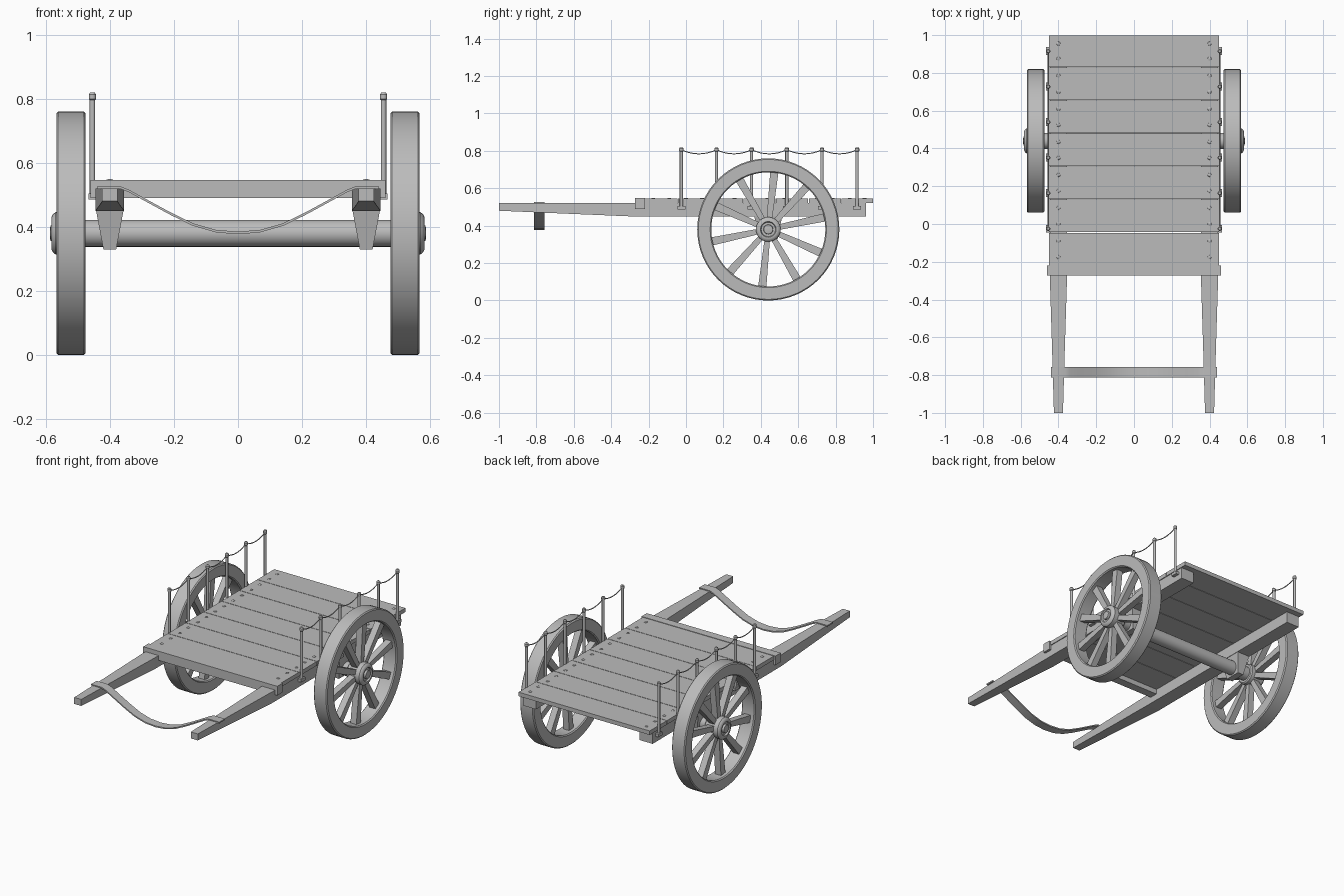
import bpy, bmesh, math
from mathutils import Matrix, Vector

if "Cube" in bpy.data.objects:
    bpy.data.objects.remove(bpy.data.objects["Cube"], do_unlink=True)

GREY = (0.5, 0.5, 0.5, 1.0)
mat = bpy.data.materials.new("plain grey")
mat.use_nodes = True
mat.diffuse_color = GREY
mat.node_tree.nodes["Principled BSDF"].inputs["Base Color"].default_value = GREY

AXLE_Y, AXLE_Z = 0.44, 0.38


def finish(bm, name, smooth=False):
    """Turn a bmesh into a named, coloured object."""
    bmesh.ops.remove_doubles(bm, verts=bm.verts, dist=1e-5)
    bmesh.ops.recalc_face_normals(bm, faces=bm.faces)
    me = bpy.data.meshes.new(name)
    bm.to_mesh(me)
    bm.free()
    me.materials.append(mat)
    ob = bpy.data.objects.new(name, me)
    bpy.context.collection.objects.link(ob)
    if smooth:
        bpy.ops.object.select_all(action='DESELECT')
        ob.select_set(True)
        bpy.context.view_layer.objects.active = ob
        bpy.ops.object.shade_smooth_by_angle(angle=math.radians(35))
    return ob


def add_loft(bm, sections):
    """Skin a run of equal-length point loops and cap both ends."""
    rings = [[bm.verts.new(p) for p in s] for s in sections]
    n = len(rings[0])
    for a, b in zip(rings, rings[1:]):
        for i in range(n):
            j = (i + 1) % n
            bm.faces.new((a[i], a[j], b[j], b[i]))
    bm.faces.new(rings[0])
    bm.faces.new(rings[-1])


def add_box(bm, x0, x1, y0, y1, z0, z1):
    add_loft(bm, [[(x0, y0, z), (x1, y0, z), (x1, y1, z), (x0, y1, z)] for z in (z0, z1)])


def add_lathe(bm, profile, segs, centre, axis, closed=False):
    """Spin (distance along axis, radius) points around the x or z axis."""
    def place(d, r, a):
        c, s = r * math.cos(a), r * math.sin(a)
        return Vector(centre) + Vector((d, c, s) if axis == 'x' else (c, s, d))
    rings = [[bm.verts.new(place(d, r, 2 * math.pi * k / segs)) for k in range(segs)]
             for d, r in profile]
    pairs = list(zip(rings, rings[1:]))
    if closed:
        pairs.append((rings[-1], rings[0]))
    else:
        bm.faces.new(rings[0])
        bm.faces.new(rings[-1])
    for a, b in pairs:
        for i in range(segs):
            j = (i + 1) % segs
            bm.faces.new((a[i], a[j], b[j], b[i]))


# Deck planks, each with a pair of nail heads at both ends
cuts = [-0.22, -0.045, 0.13, 0.305, 0.48, 0.655, 0.83, 1.0]
planks, nails = bmesh.new(), bmesh.new()
for y0, y1 in zip(cuts, cuts[1:]):
    add_box(planks, -0.45, 0.45, y0 + 0.0015, y1 - 0.0015, 0.52, 0.545)
    for x in (-0.4, 0.4):
        for y in (y0 + 0.045, y1 - 0.045):
            add_lathe(nails, [(0, 0.011), (0.003, 0.010), (0.005, 0.005)], 8, (x, y, 0.544), 'z')
finish(planks, "deck_planks")
finish(nails, "deck_nails", True)

# Beam across the front of the deck
bm = bmesh.new()
add_box(bm, -0.46, 0.46, -0.272, -0.22, 0.49, 0.547)
finish(bm, "front_beam")

# Axle
bm = bmesh.new()
add_lathe(bm, [(-0.5, 0.042), (0.5, 0.042)], 32, (0, AXLE_Y, AXLE_Z), 'x')
finish(bm, "axle", True)

post_ys = [-0.025 + 0.188 * i for i in range(6)]

for s, side in ((1, "left"), (-1, "right")):
    # Side rail running forward into a tapered shaft: y, half width, bottom
    bm = bmesh.new()
    add_loft(bm, [[(s * 0.4 - w, y, b), (s * 0.4 + w, y, b),
                   (s * 0.4 + w, y, 0.52), (s * 0.4 - w, y, 0.52)]
                  for y, w, b in ((-1, 0.024, 0.48), (-0.75, 0.031, 0.469),
                                  (-0.3, 0.045, 0.45), (0.963, 0.045, 0.45))])
    finish(bm, side + "_shaft")

    # Tapered block that carries the axle
    bm = bmesh.new()
    add_loft(bm, [[(s * 0.4 - w, AXLE_Y - d, z), (s * 0.4 + w, AXLE_Y - d, z),
                   (s * 0.4 + w, AXLE_Y + d, z), (s * 0.4 - w, AXLE_Y + d, z)]
                  for z, w, d in ((0.33, 0.02, 0.05), (0.452, 0.043, 0.075))])
    finish(bm, side + "_axle_block")

    # Wheel rim with softened edges
    hub = (s * 0.521, AXLE_Y, AXLE_Z)
    bm = bmesh.new()
    add_lathe(bm, [(-0.046, 0.311), (-0.046, 0.374), (-0.040, 0.38), (0.040, 0.38),
                   (0.046, 0.374), (0.046, 0.311), (0.040, 0.305), (-0.040, 0.305)],
              64, hub, 'x', closed=True)
    finish(bm, side + "_wheel_rim", True)

    # Ten spokes, wider toward the rim
    bm = bmesh.new()
    for k in range(10):
        turn = Matrix.Translation(hub) @ Matrix.Rotation(math.radians(36 * k + 12), 4, 'X')
        add_loft(bm, [[turn @ Vector(p) for p in
                       ((-0.02, r, -w), (0.02, r, -w), (0.02, r, w), (-0.02, r, w))]
                      for r, w in ((0.04, 0.014), (0.308, 0.022))])
    finish(bm, side + "_wheel_spokes")

    # Turned hub with a stepped end
    bm = bmesh.new()
    add_lathe(bm, [(s * d, r) for d, r in
                   ((-0.046, 0.055), (-0.04, 0.062), (0.035, 0.066), (0.048, 0.066),
                    (0.056, 0.060), (0.061, 0.050), (0.061, 0.042), (0.052, 0.038),
                    (0.052, 0.026), (0.064, 0.024), (0.066, 0.012))], 32, hub, 'x')
    finish(bm, side + "_wheel_hub", True)

    # Rope posts with round knobs, each on a small foot bracket
    posts, feet = bmesh.new(), bmesh.new()
    for y in post_ys:
        add_lathe(posts, [(0.49, 0.0085), (0.796, 0.0085), (0.799, 0.0115), (0.813, 0.0115),
                          (0.819, 0.007)], 12, (s * 0.454, y, 0), 'z')
        add_box(feet, s * 0.455 - 0.011, s * 0.455 + 0.011, y - 0.021, y + 0.021, 0.486, 0.504)
    finish(posts, side + "_rope_posts", True)
    finish(feet, side + "_post_feet")

    # Thin rope sagging from post to post
    bm = bmesh.new()
    sections = []
    for i in range(40 + 1):
        t = i / 8 % 1
        y = post_ys[0] + 0.188 * i / 8
        z = 0.806 - 0.022 * 4 * t * (1 - t)
        sections.append([(s * 0.454 + 0.003 * math.cos(a), y, z + 0.003 * math.sin(a))
                         for a in (k * math.pi / 3 for k in range(6))])
    add_loft(bm, sections)
    finish(bm, side + "_rope", True)

# Flat strap hanging between the shafts, its ends lying on top of them
half = [(0.44, 0.522), (0.365, 0.522), (0.34, 0.512), (0.28, 0.479), (0.21, 0.441),
        (0.14, 0.407), (0.07, 0.387)]
path = [(-x, z) for x, z in half] + [(0, 0.381)] + half[::-1]
bm = bmesh.new()
add_loft(bm, [[(x, -0.812, z - 0.004), (x, -0.757, z - 0.004),
               (x, -0.757, z + 0.004), (x, -0.812, z + 0.004)] for x, z in path])
finish(bm, "hanging_strap", True)
